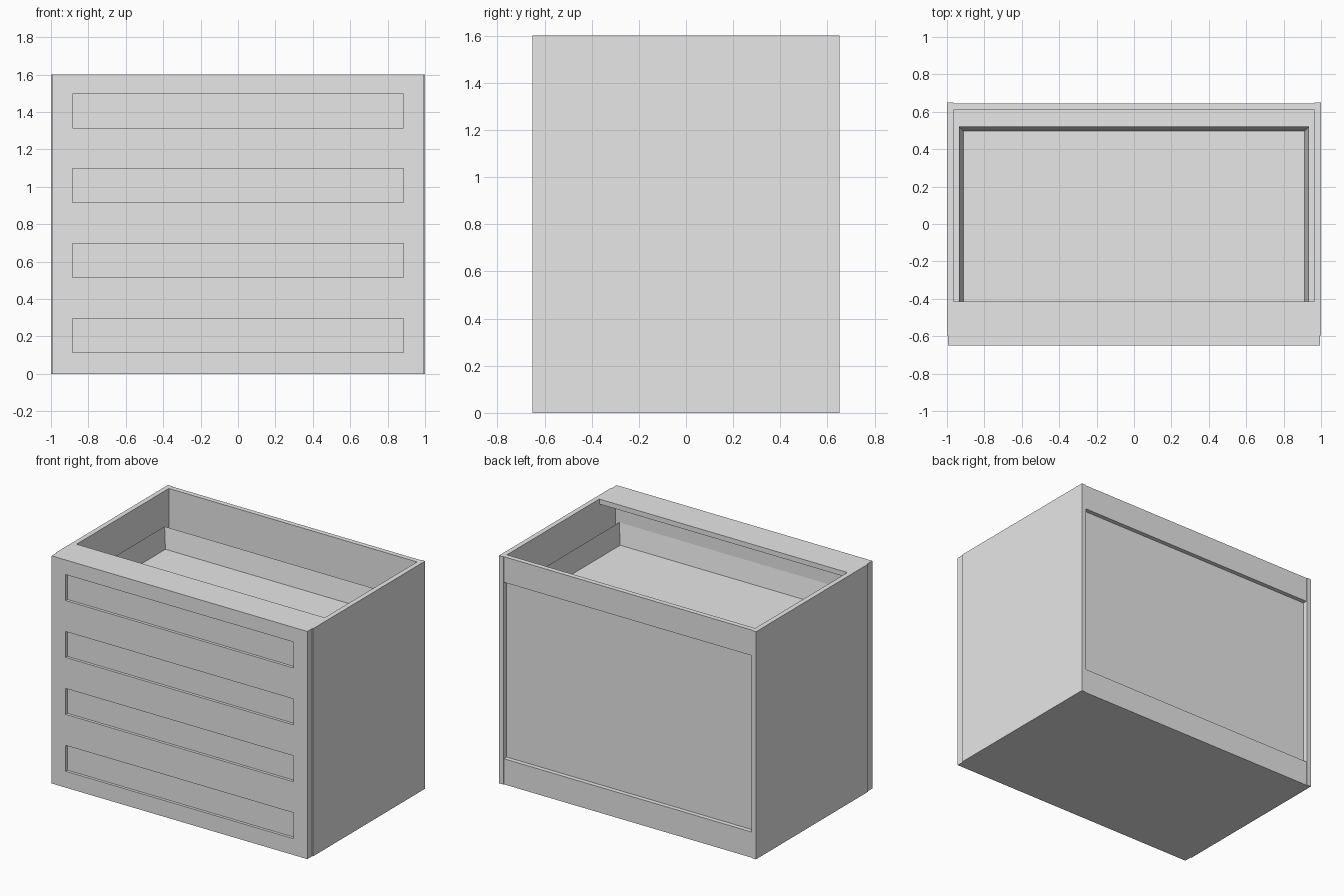
import bpy
import bmesh
from mathutils import Vector

cube = bpy.data.objects.get("Cube")
if cube:
    bpy.data.objects.remove(cube, do_unlink=True)

grey = bpy.data.materials.new("plain_grey")
grey.use_nodes = True
colour = (0.8, 0.8, 0.8, 1)
grey.diffuse_color = colour
grey.node_tree.nodes["Principled BSDF"].inputs["Base Color"].default_value = colour

W, D, H = 1.0, 0.65, 1.6      # half width, half depth, height
T = 0.035                     # board thickness
FRONT = -0.595                # plane where the drawer fronts meet the carcass
INNER = W - T


def box_mesh(lo, hi):
    lo, hi = Vector(lo), Vector(hi)
    bm = bmesh.new()
    bmesh.ops.create_cube(bm, size=1)
    for v in bm.verts:
        v.co = (lo + hi) / 2 + v.co * (hi - lo)
    return bm


def finish(bm, name):
    bmesh.ops.recalc_face_normals(bm, faces=bm.faces)
    mesh = bpy.data.meshes.new(name)
    bm.to_mesh(mesh)
    bm.free()
    mesh.materials.append(grey)
    obj = bpy.data.objects.new(name, mesh)
    bpy.context.collection.objects.link(obj)
    return obj


def board(name, lo, hi):
    return finish(box_mesh(lo, hi), name)


def drawer_box(name, z):
    """Open tray: the top face is inset and pushed down to the floor."""
    bm = box_mesh((-0.935, FRONT, z), (0.935, 0.52, z + 0.175))
    top = max(bm.faces, key=lambda f: f.calc_center_median().z)
    bmesh.ops.inset_individual(bm, faces=[top], thickness=0.033)
    for v in top.verts:
        v.co.z = z + 0.03
    finish(bm, name)


def drawer_front(name, z):
    """Slab with one shallow rectangular recess."""
    bm = box_mesh((-0.994, -D, z), (0.994, FRONT, z + 0.4))
    x, low, high = 0.885, z + 0.115, z + 0.297
    cuts = [((-x, 0, 0), (1, 0, 0)), ((x, 0, 0), (1, 0, 0)),
            ((0, 0, low), (0, 0, 1)), ((0, 0, high), (0, 0, 1))]
    for co, no in cuts:
        bmesh.ops.bisect_plane(bm, geom=bm.verts[:] + bm.edges[:] + bm.faces[:],
                               plane_co=co, plane_no=no)
    middle = Vector((0, -D, (low + high) / 2))
    panel = min(bm.faces, key=lambda f: (f.calc_center_median() - middle).length)
    pushed = bmesh.ops.extrude_discrete_faces(bm, faces=[panel])["faces"][0]
    for v in pushed.verts:
        v.co.y += 0.02
    bmesh.ops.dissolve_limit(bm, angle_limit=0.01, verts=bm.verts[:], edges=bm.edges[:])
    finish(bm, name)


# Carcass sides and floor
for name, s in (("right_side", -1), ("left_side", 1)):
    a, b = sorted((s * INNER, s * W))
    board(name, (a, FRONT, 0), (b, D, H))
board("bottom_board", (-INNER, FRONT, 0), (INNER, 0.61, T))

# Rails: one flat behind the fronts, two upright at the back
board("front_top_rail", (-INNER, FRONT, H - T), (INNER, -0.415, H))
for name, z in (("back_bottom_rail", 0), ("back_top_rail", H - 0.18)):
    board(name, (-INNER, 0.61, z), (INNER, 0.645, z + 0.18))
board("back_panel", (-INNER, 0.61, 0.18), (INNER, 0.614, H - 0.18))

# Four stacked drawers
for i in range(4):
    drawer_front(f"drawer_front_{i + 1}", 0.4 * i)
    drawer_box(f"drawer_box_{i + 1}", 0.4 * i)
